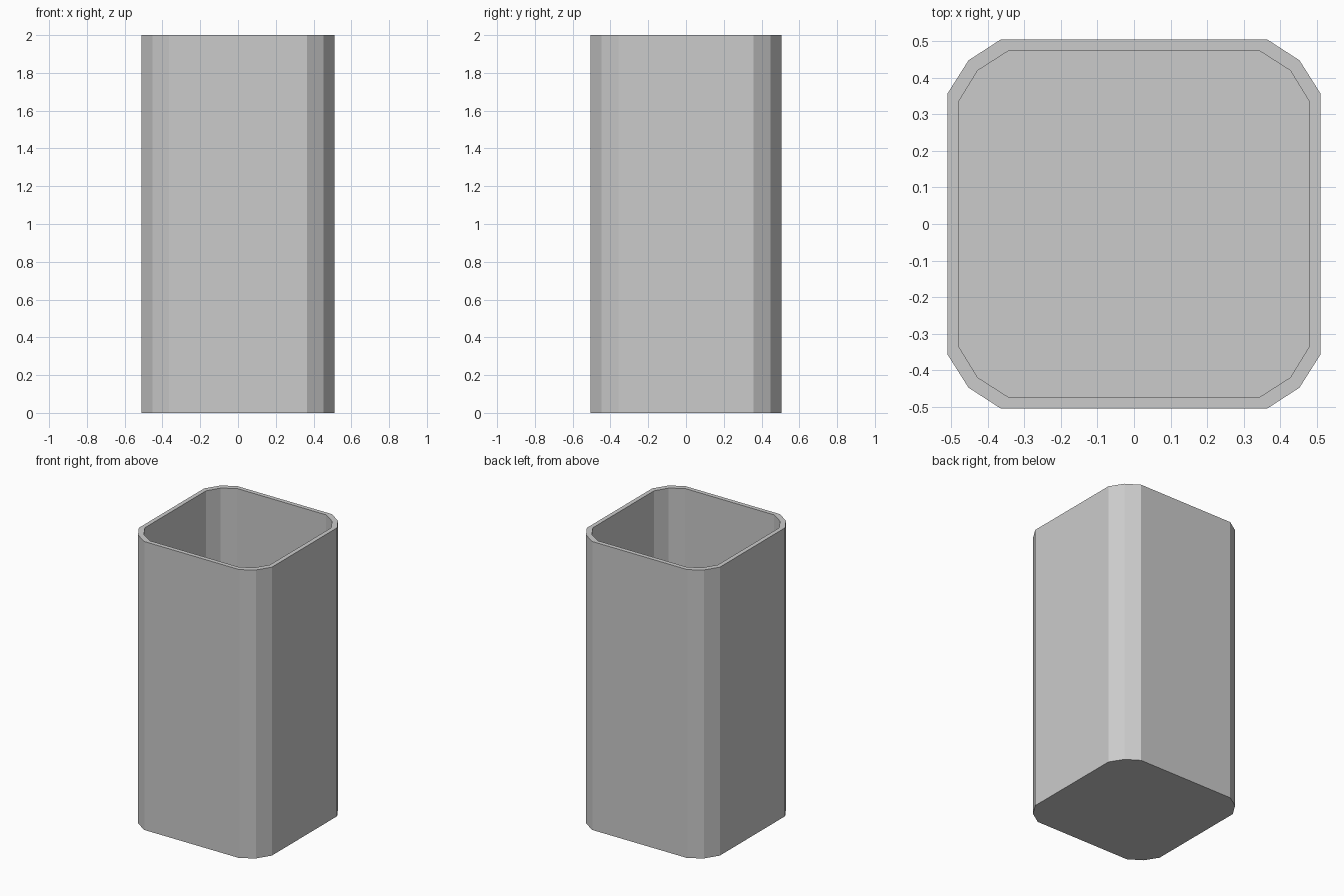
import bpy, bmesh

if "Cube" in bpy.data.objects:
    bpy.data.objects.remove(bpy.data.objects["Cube"])

HEIGHT = 2.0
FLOOR = 0.03

# One corner of the cross-section, mirrored to all four quadrants
OUTER = [(0.51, 0.358), (0.453, 0.448), (0.365, 0.505)]
INNER = [(0.48, 0.335), (0.428, 0.42), (0.342, 0.475)]


def full_profile(corner):
    back = corner[::-1]
    return (corner + [(-x, y) for x, y in back]
            + [(-x, -y) for x, y in corner] + [(x, -y) for x, y in back])


def ring(bm, corner, z):
    return [bm.verts.new((x, y, z)) for x, y in full_profile(corner)]


def bridge(bm, a, b):
    n = len(a)
    for i in range(n):
        j = (i + 1) % n
        bm.faces.new((a[i], a[j], b[j], b[i]))


# Open container: outer wall, rim, inner wall, floor
bm = bmesh.new()
rings = [ring(bm, OUTER, 0), ring(bm, OUTER, HEIGHT),
         ring(bm, INNER, HEIGHT), ring(bm, INNER, FLOOR)]
for a, b in zip(rings, rings[1:]):
    bridge(bm, a, b)
bm.faces.new(rings[0][::-1])
bm.faces.new(rings[-1])
bmesh.ops.recalc_face_normals(bm, faces=bm.faces)

mesh = bpy.data.meshes.new("container")
bm.to_mesh(mesh)
bm.free()
bpy.context.collection.objects.link(bpy.data.objects.new("container", mesh))
